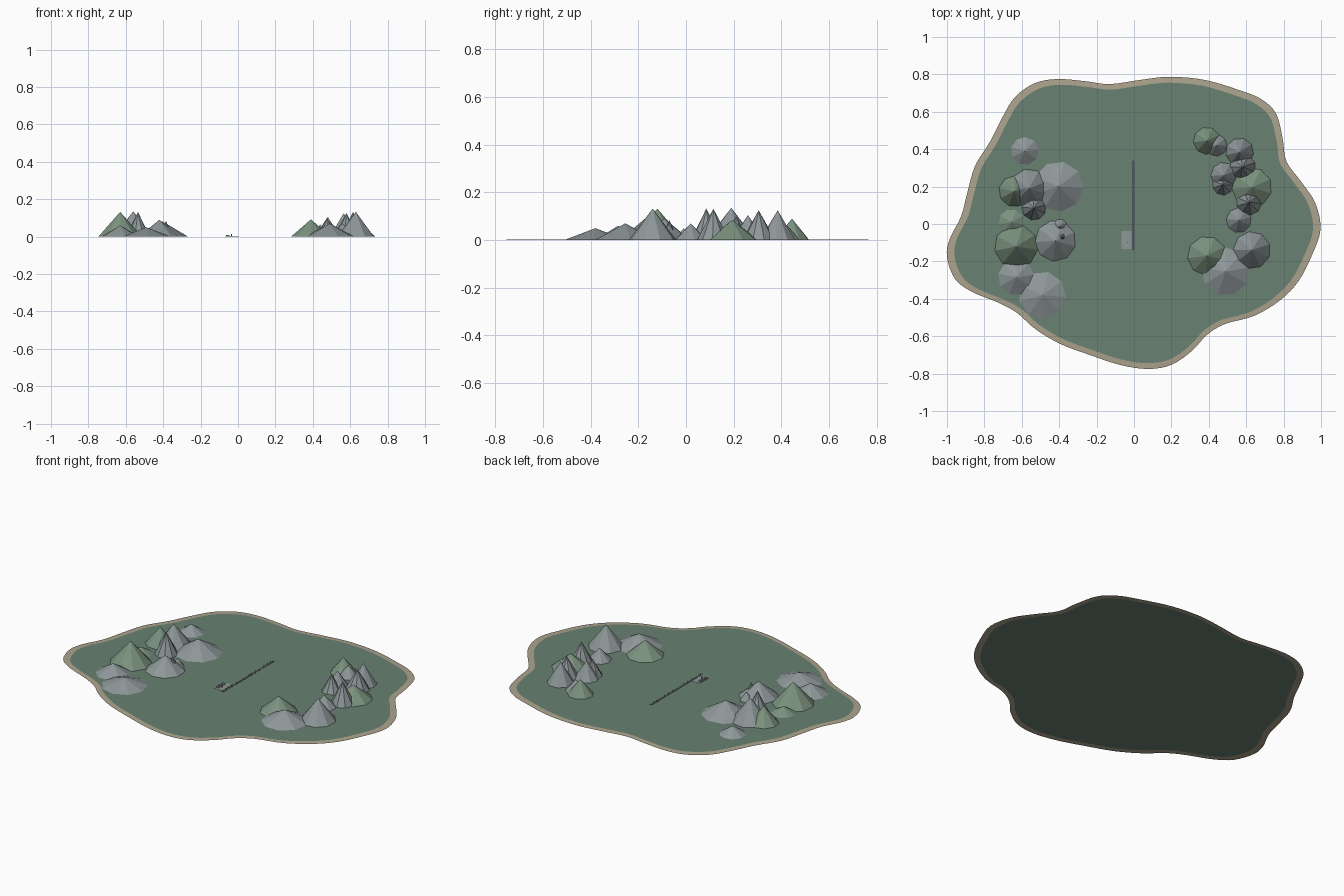
import bpy, bmesh, math, random
from mathutils import Vector

if "Cube" in bpy.data.objects:
    bpy.data.objects.remove(bpy.data.objects["Cube"])
random.seed(4)


def material(name, rgb):
    m = bpy.data.materials.new(name)
    m.diffuse_color = (*rgb, 1)
    m.use_nodes = True
    m.node_tree.nodes["Principled BSDF"].inputs["Base Color"].default_value = m.diffuse_color
    return m


GRASS = material("grass", (0.14, 0.22, 0.165))
SAND = material("sand", (0.42, 0.37, 0.27))
ROCK = material("rock", (0.27, 0.31, 0.32))
GREEN = material("green_hill", (0.2, 0.29, 0.21))
ASPHALT = material("asphalt", (0.08, 0.09, 0.1))
APRON = material("apron", (0.27, 0.31, 0.31))


def finish(name, bm, mat):
    me = bpy.data.meshes.new(name)
    bm.to_mesh(me)
    bm.free()
    me.materials.append(mat)
    ob = bpy.data.objects.new(name, me)
    bpy.context.collection.objects.link(ob)
    return ob


def box(name, x, y, z, sx, sy, sz, mat):
    bm = bmesh.new()
    bmesh.ops.create_cube(bm, size=1)
    for v in bm.verts:
        v.co = (x + v.co.x * sx, y + v.co.y * sy, z + (v.co.z + .5) * sz)
    return finish(name, bm, mat)


# Shoreline: a closed smooth curve through a few points
shore = [(.997, -.03), (.97, .11), (.895, .225), (.815, .335), (.795, .455),
         (.76, .59), (.68, .668), (.565, .715), (.38, .77), (.19, .787),
         (.03, .77), (-.13, .748), (-.265, .764), (-.41, .775), (-.53, .753),
         (-.635, .68), (-.70, .577), (-.77, .44), (-.85, .31), (-.893, .16),
         (-.925, .04), (-.985, -.08), (-1, -.176), (-.957, -.294),
         (-.866, -.363), (-.727, -.42), (-.626, -.475), (-.53, -.56),
         (-.397, -.64), (-.237, -.70), (-.076, -.753), (.073, -.775),
         (.20, -.753), (.31, -.678), (.39, -.593), (.485, -.535),
         (.645, -.49), (.784, -.406), (.88, -.305), (.95, -.17)]


def smooth_loop(pts, steps=4):
    p = [Vector((x, y, 0)) for x, y in pts]
    out = []
    for i in range(len(p)):
        a, b, c, d = (p[(i + k) % len(p)] for k in (-1, 0, 1, 2))
        for s in range(steps):
            t = s / steps
            out.append(.5 * (2 * b + (c - a) * t + (2 * a - 5 * b + 4 * c - d) * t * t
                             + (3 * b - a - 3 * c + d) * t ** 3))
    return out


outer = smooth_loop(shore)
inner = [v * .96 + Vector((0, 0, .002)) for v in outer]

# Flat island surface
bm = bmesh.new()
bm.faces.new([bm.verts.new(v) for v in inner])
finish("island_ground", bm, GRASS)

# Beach ring
bm = bmesh.new()
o = [bm.verts.new(v) for v in outer]
n = [bm.verts.new(v) for v in inner]
for i in range(len(o)):
    j = (i + 1) % len(o)
    bm.faces.new((o[i], o[j], n[j], n[i]))
finish("beach", bm, SAND)


# Hills: x, y, radius, height
rocks = [(-.584, .39, .075, .05), (-.405, .2, .135, .082), (-.56, .19, .105, .135),
         (-.535, .085, .065, .132), (-.42, -.09, .11, .09), (-.395, -.01, .037, .05),
         (-.385, -.07, .035, .085), (-.63, -.285, .098, .06), (-.49, -.38, .127, .05),
         (.44, .42, .058, .065), (.565, .385, .075, .125), (.58, .305, .07, .125),
         (.48, .26, .07, .105), (.475, .21, .056, .1), (.615, .115, .068, .132),
         (.56, .02, .067, .07), (.63, -.14, .1, .132), (.49, -.255, .13, .07)]
greens = [(-.64, .175, .083, .1), (-.655, .01, .07, .04), (-.63, -.12, .117, .132),
          (.39, .445, .073, .09), (.63, .195, .107, .085), (.39, -.17, .105, .092)]


def hill(name, x, y, r, h, mat, sides=9):
    bm = bmesh.new()
    turn = random.uniform(0, math.tau)
    tip = bm.verts.new((x, y, h))
    ring = [bm.verts.new((x + r * math.cos(turn + math.tau * k / sides),
                          y + r * math.sin(turn + math.tau * k / sides), .002))
            for k in range(sides)]
    for k in range(sides):
        bm.faces.new((ring[k], ring[(k + 1) % sides], tip))
    finish(name, bm, mat)


for i, p in enumerate(rocks):
    hill(f"rock_peak_{i}", *p, ROCK)
for i, p in enumerate(greens):
    hill(f"green_hill_{i}", *p, GREEN)

# Airstrip with edge lights and a parking apron
box("runway", -.004, .1, .002, .012, .48, .0015, ASPHALT)
for i in range(25):
    for s in (-1, 1):
        box("runway_light", -.004 + s * .007, -.14 + i * .02, .002, .002, .002, .002, ASPHALT)
box("apron", -.04, -.085, .002, .055, .095, .001, APRON)

# Small buildings beside the strip
for y in (-.11, -.085, -.06):
    box("hangar", -.055, y, .002, .018, .014, .007, ROCK)
box("control_tower", -.035, -.1, .002, .004, .004, .012, ROCK)
